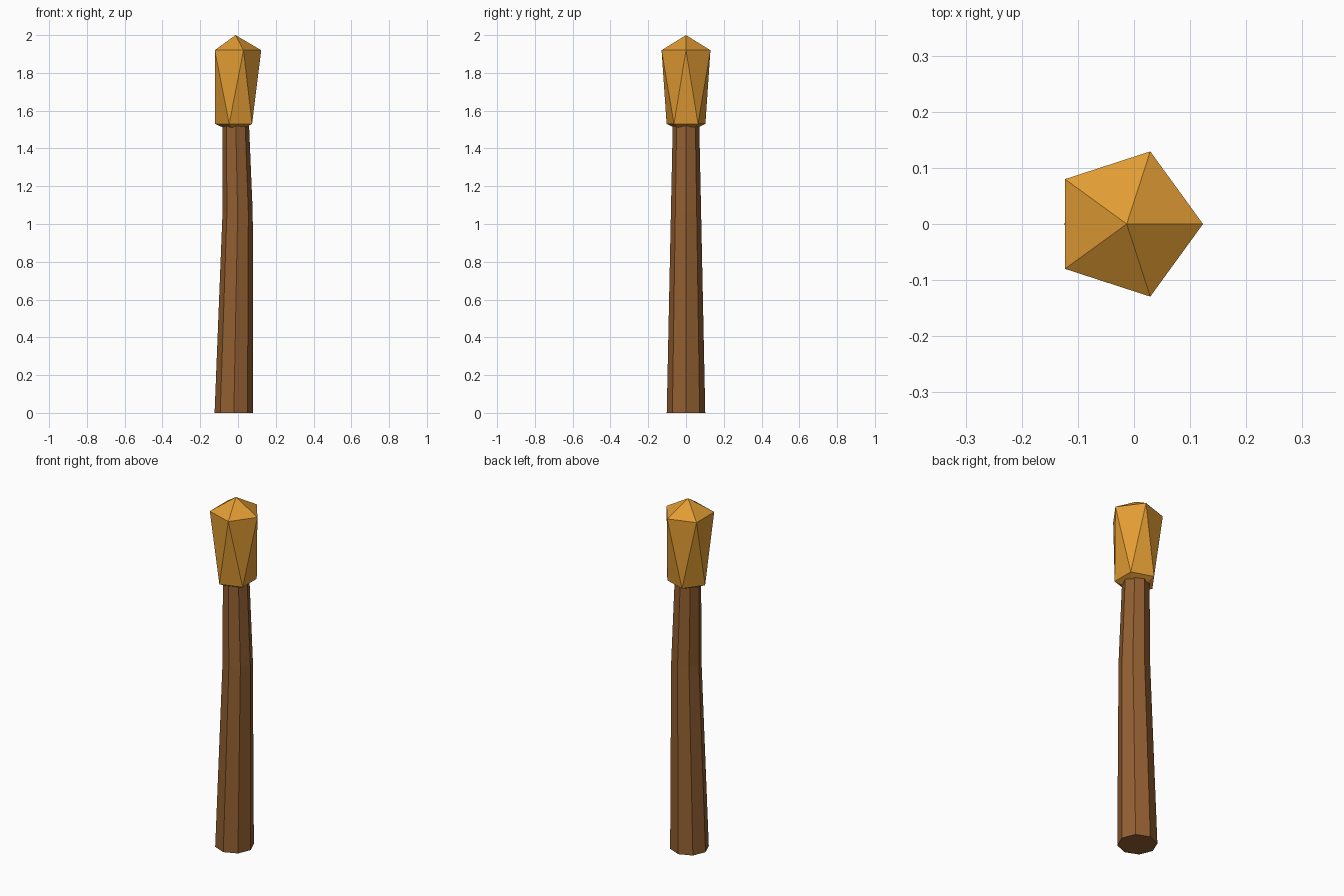
import bpy, bmesh
from math import cos, sin, tau

cube = bpy.data.objects.get("Cube")
if cube:
    bpy.data.objects.remove(cube)


def material(name, colour):
    mat = bpy.data.materials.new(name)
    mat.use_nodes = True
    mat.diffuse_color = colour
    bsdf = mat.node_tree.nodes["Principled BSDF"]
    bsdf.inputs["Base Color"].default_value = colour
    bsdf.inputs["Roughness"].default_value = 0.9
    return mat


def ring(bm, sides, x, z, radius, turn=0.0):
    """Add a horizontal polygon of vertices; turn is in steps."""
    angles = [tau * (i + turn) / sides for i in range(sides)]
    return [bm.verts.new((x + radius * cos(a), radius * sin(a), z)) for a in angles]


def finish(bm, name, mat):
    bmesh.ops.recalc_face_normals(bm, faces=bm.faces)
    mesh = bpy.data.meshes.new(name)
    bm.to_mesh(mesh)
    bm.free()
    mesh.materials.append(mat)
    obj = bpy.data.objects.new(name, mesh)
    bpy.context.collection.objects.link(obj)


wood = material("brown wood", (0.29, 0.115, 0.031, 1))
amber = material("amber", (0.75, 0.33, 0.034, 1))

# Shaft: slightly bent, tapering octagonal pole (x, z, radius)
bm = bmesh.new()
rings = [ring(bm, 8, *station) for station in
         [(-0.022, 0, 0.102), (-0.002, 1.06, 0.08), (-0.012, 1.535, 0.07)]]
for low, high in zip(rings, rings[1:]):
    for i in range(8):
        j = (i + 1) % 8
        bm.faces.new((low[i], low[j], high[j], high[i]))
bm.faces.new(rings[0])
bm.faces.new(rings[-1])
finish(bm, "shaft", wood)

# Head: stretched twenty-sided gem, wider at the top
bm = bmesh.new()
cx = -0.013
low = ring(bm, 5, cx, 1.53, 0.108, 0.5)
high = ring(bm, 5, cx, 1.92, 0.136)
tip = bm.verts.new((cx, 0, 2.0))
base = bm.verts.new((cx, 0, 1.48))
for i in range(5):
    j = (i + 1) % 5
    bm.faces.new((high[i], high[j], tip))
    bm.faces.new((high[i], low[i], high[j]))
    bm.faces.new((low[i], low[j], high[j]))
    bm.faces.new((low[j], low[i], base))
finish(bm, "head", amber)
